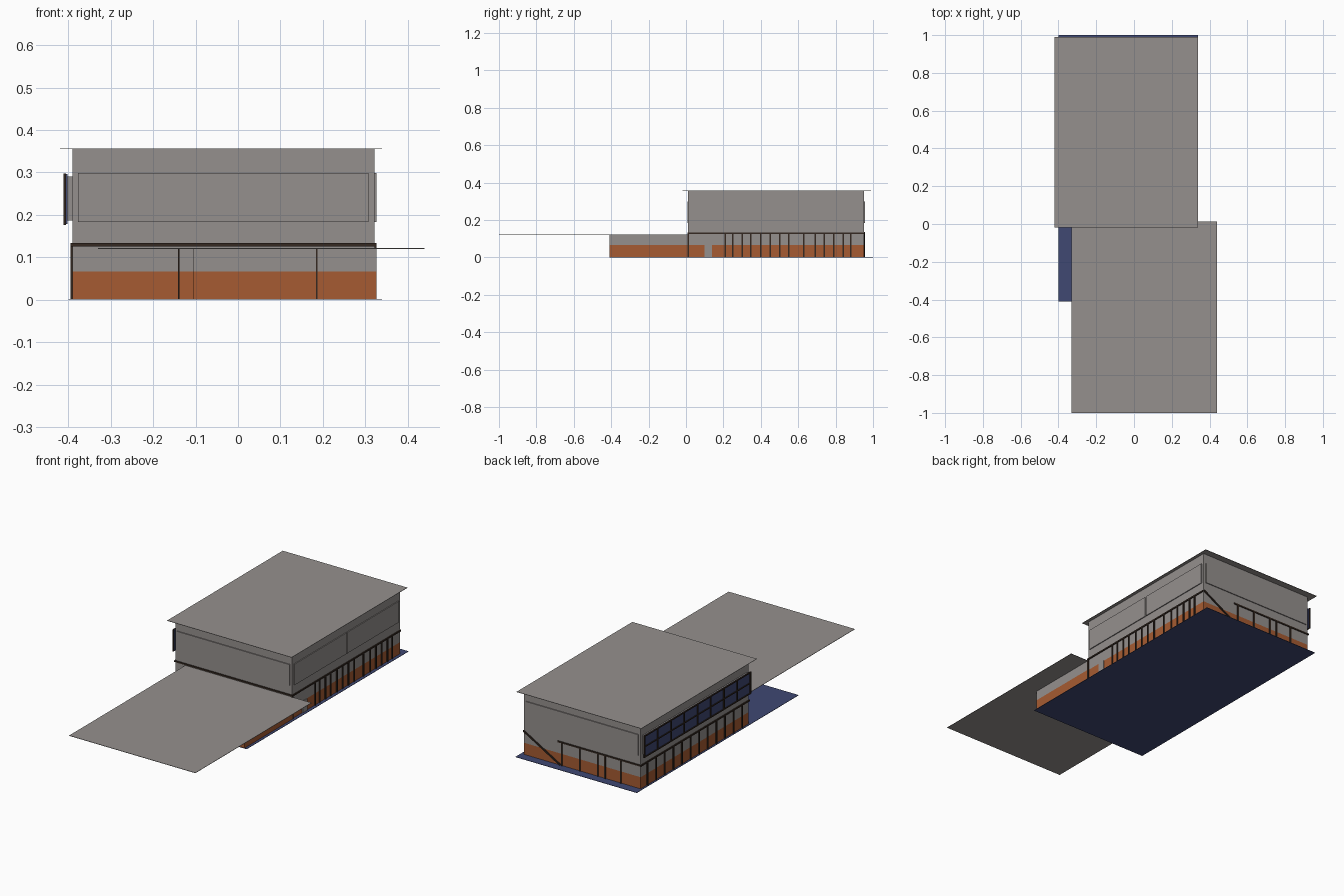
import bpy, bmesh, math
from mathutils import Matrix, Vector

if "Cube" in bpy.data.objects:
    bpy.data.objects.remove(bpy.data.objects["Cube"])


def mat(name, c):
    m = bpy.data.materials.new(name)
    m.diffuse_color = (*c, 1)
    m.use_nodes = True
    m.node_tree.nodes["Principled BSDF"].inputs["Base Color"].default_value = m.diffuse_color
    return m


GREY = mat("concrete_grey", (0.30, 0.28, 0.27))
ORANGE = mat("brick_orange", (0.38, 0.105, 0.032))
NAVY = mat("navy_blue", (0.05, 0.065, 0.17))
BROWN = mat("dark_brown", (0.035, 0.022, 0.015))


def boxes(name, material, items):
    """One object made of boxes given as (x0, x1, y0, y1, z0, z1)."""
    bm = bmesh.new()
    for x0, x1, y0, y1, z0, z1 in items:
        mtx = Matrix.Translation(((x0 + x1) / 2, (y0 + y1) / 2, (z0 + z1) / 2)) \
            @ Matrix.Diagonal((x1 - x0, y1 - y0, z1 - z0, 1))
        bmesh.ops.create_cube(bm, size=1, matrix=mtx)
    me = bpy.data.meshes.new(name)
    bm.to_mesh(me)
    bm.free()
    me.materials.append(material)
    ob = bpy.data.objects.new(name, me)
    bpy.context.collection.objects.link(ob)
    return ob


# Main footprint and heights
X0, X1, Y0, Y1 = -0.39, 0.322, 0.012, 0.952
LOW, MID, TOP = 0.066, 0.12, 0.355
EX = -0.105          # west side of the front extension

# Ground slab and the two flat roofs
boxes("ground_slab", NAVY, [(-0.40, 0.34, -0.41, 1.0, 0, 0.002)])
boxes("upper_roof", GREY, [(-0.42, 0.34, -0.018, 0.99, TOP, TOP + 0.002)])
boxes("lower_roof", GREY, [(-0.33, 0.44, -1.0, 0.012, MID, MID + 0.002)])

# Ground floor: orange base with grey above, main block and extension
boxes("ground_floor_base", ORANGE, [(X0, X1, Y0, Y1, 0.002, LOW),
                                    (EX, 0.326, -0.408, Y0, 0.002, LOW)])
boxes("ground_floor_wall", GREY, [(X0, X1, Y0, Y1, LOW, 0.13),
                                  (EX, 0.326, -0.408, Y0, LOW, MID)])
boxes("side_door", GREY, [(X1, X1 + 0.004, 0.10, 0.14, 0.002, LOW)])

# Upper storey with raised wall panels
boxes("upper_storey", GREY, [(X0, X1, Y0, Y1, 0.13, TOP)])
PZ = (0.183, 0.299)
ym = (Y0 + Y1) / 2
boxes("wall_panels", GREY, [
    (-0.377, 0.308, Y0 - 0.005, Y0, *PZ),
    (-0.377, 0.308, Y1, Y1 + 0.005, *PZ),
    (X1, X1 + 0.005, Y0 + 0.015, ym - 0.004, *PZ),
    (X1, X1 + 0.005, ym + 0.004, Y1 - 0.015, *PZ)])

# Dark band between the storeys (gap at the back for the stairs)
b, BZ = 0.005, (0.126, 0.134)
boxes("storey_band", BROWN, [
    (X0 - b, X1 + b, Y0 - b, Y0, *BZ),
    (X0 - b, X0, Y0, Y1, *BZ),
    (X1, X1 + b, Y0, Y1, *BZ),
    (X0 - b, 0.115, Y1, Y1 + b, *BZ)])

# Stair stringer running down the back wall
stair = boxes("stair_stringer", BROWN, [(-0.128, 0.128, -0.003, 0.003, -0.004, 0.004)])
stair.matrix_world = Matrix.Translation((0.21, Y1 + 0.003, 0.068)) \
    @ Matrix.Rotation(-math.atan2(0.126, 0.22), 4, 'Y')

# Slim ground floor posts
w = 0.004
posts = []
for y in (0.21, 0.25, 0.30, 0.345, 0.40, 0.45, 0.50, 0.55, 0.63, 0.69, 0.74, 0.79, 0.84, 0.88):
    posts.append((X1, X1 + 0.005, y - w, y + w, 0.002, 0.128))
for i in range(12):
    y = 0.07 + i * 0.075
    posts.append((X0 - 0.005, X0, y - w, y + w, 0.002, 0.128))
for x in (-0.27, -0.175, -0.13, -0.02, 0.09):
    posts.append((x - w, x + w, Y1, Y1 + 0.005, 0.002, 0.128))
posts.append((-0.142, -0.138, Y0 - 0.004, Y0, 0.002, MID))
posts.append((X1, X1 + 0.005, Y0 - 0.004, Y0 + 0.004, 0.002, 0.128))
boxes("ground_floor_posts", BROWN, posts)

# Door edges on the front of the extension
boxes("front_door_edge", BROWN, [(0.184, 0.187, -0.41, -0.408, 0.002, MID)])

# West window bay: grey backing, navy glass, dark frame
WY0, WY1 = 0.022, 0.945
boxes("window_backing", GREY, [(-0.402, X0, WY0 + 0.01, WY1 - 0.01, 0.187, 0.291)])
boxes("window_glass", NAVY, [(-0.407, -0.402, WY0, WY1, 0.178, 0.296)])
bars = [(-0.411, -0.405, WY0, WY1, z - 0.003, z + 0.003) for z in (0.179, 0.236, 0.294)]
for i in range(9):
    y = WY0 + (WY1 - WY0) * i / 8
    bars.append((-0.411, -0.405, y - 0.004, y + 0.004, 0.176, 0.297))
boxes("window_frame", BROWN, bars)
